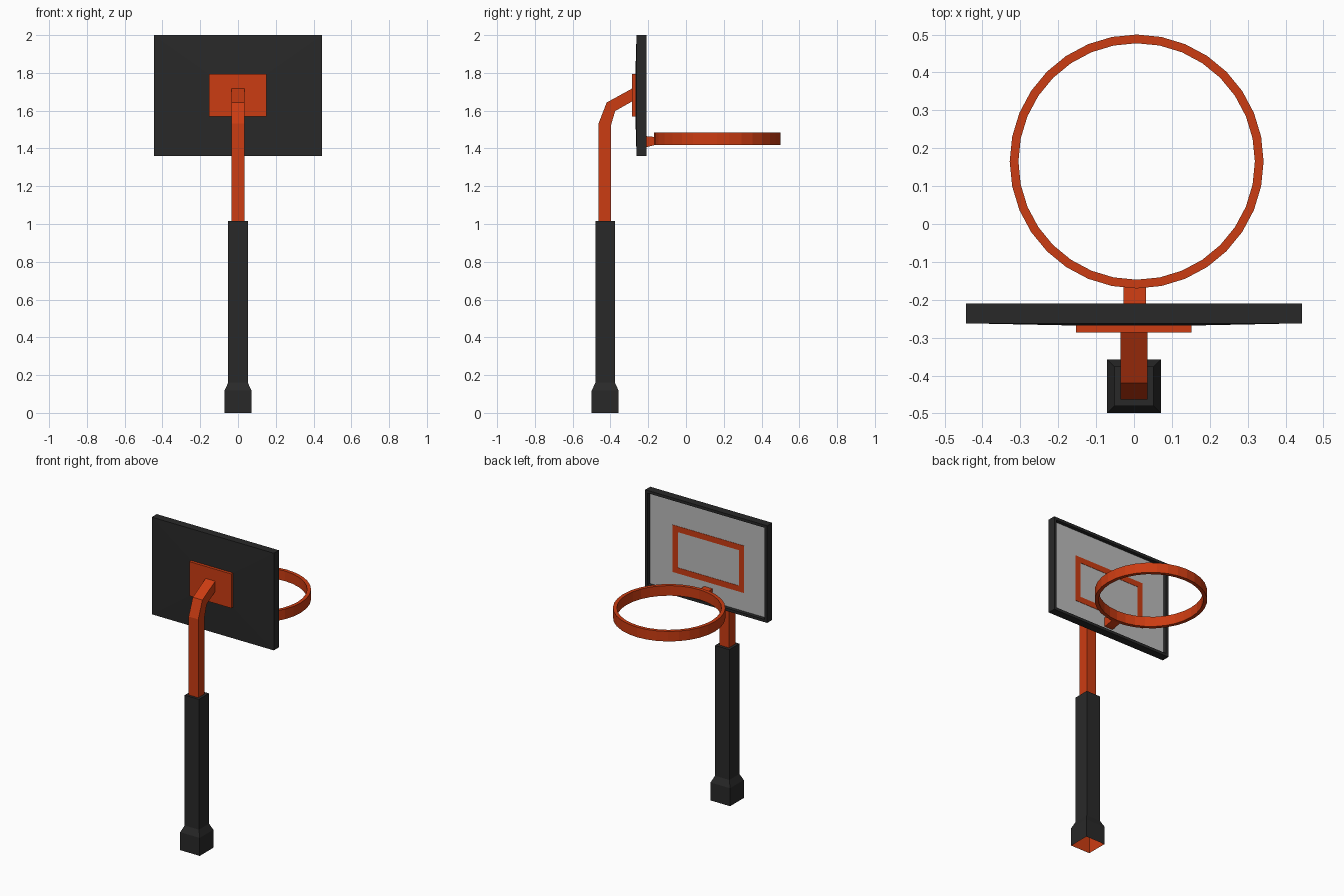
import bpy, bmesh, math

if "Cube" in bpy.data.objects:
    bpy.data.objects.remove(bpy.data.objects["Cube"])


def material(name, rgb):
    m = bpy.data.materials.new(name)
    m.diffuse_color = (*rgb, 1)
    m.use_nodes = True
    m.node_tree.nodes["Principled BSDF"].inputs["Base Color"].default_value = m.diffuse_color
    return m


ORANGE = material("orange_paint", (0.6, 0.045, 0.006))
DARK = material("dark_plastic", (0.022, 0.022, 0.022))
PANEL = material("panel_grey", (0.5, 0.5, 0.5))


def loft(name, rings, mat, start=True, end=True, closed=False):
    """Skin equal-length rings of points; optionally cap the ends or close the loop."""
    bm = bmesh.new()
    loops = [[bm.verts.new(p) for p in ring] for ring in rings]
    pairs = list(zip(loops, loops[1:]))
    if closed:
        pairs.append((loops[-1], loops[0]))
    for a, b in pairs:
        n = len(a)
        for i in range(n):
            j = (i + 1) % n
            bm.faces.new((a[i], a[j], b[j], b[i]))
    if not closed:
        if start:
            bm.faces.new(loops[0][::-1])
        if end:
            bm.faces.new(loops[-1])
    bmesh.ops.recalc_face_normals(bm, faces=bm.faces)
    me = bpy.data.meshes.new(name)
    bm.to_mesh(me)
    bm.free()
    me.materials.append(mat)
    ob = bpy.data.objects.new(name, me)
    bpy.context.collection.objects.link(ob)
    return ob


def rect_y(x0, x1, z0, z1, y):
    return [(x0, y, z0), (x1, y, z0), (x1, y, z1), (x0, y, z1)]


def square_z(half, z, cy=-0.428):
    return [(-half, cy - half, z), (half, cy - half, z),
            (half, cy + half, z), (-half, cy + half, z)]


# Dark post sleeve with flared foot, open underneath
loft("post_sleeve", [square_z(0.071, 0), square_z(0.071, 0.118),
                     square_z(0.052, 0.16), square_z(0.052, 1.017)], DARK, start=False)

# Orange lining seen through the open foot
lining = loft("foot_lining", [square_z(0.069, 0), square_z(0.069, 0.117),
                              square_z(0.05, 0.159)], ORANGE, start=False)
lining.data.flip_normals()

# Bent upper post: (outer y, z, inner y, z) at each bend
bends = [(-0.463, 1.0, -0.396, 1.0), (-0.463, 1.532, -0.396, 1.527),
         (-0.42, 1.643, -0.375, 1.598), (-0.28, 1.72, -0.28, 1.652)]
loft("bent_post", [[(-0.035, yo, zo), (0.035, yo, zo), (0.035, yi, zi), (-0.035, yi, zi)]
                   for yo, zo, yi, zi in bends], ORANGE)

# Mounting plate
plate = (-0.153, 0.152, 1.57, 1.795)
loft("mounting_plate", [rect_y(*plate, -0.287), rect_y(*plate, -0.262)], ORANGE)

# Backboard tray: slightly raised back, thin rim around a recess
outer = (-0.444, 0.444, 1.361, 2.0)
inner = (-0.426, 0.426, 1.379, 1.982)
loft("backboard_frame", [rect_y(*plate, -0.268), rect_y(*outer, -0.262),
                         rect_y(*outer, -0.21), rect_y(*inner, -0.21),
                         rect_y(*inner, -0.235)], DARK, end=False)
loft("backboard_panel", [rect_y(*inner, -0.235), rect_y(*inner, -0.234)],
     PANEL, start=False)

# Target rectangle on the panel
target_out = (-0.26, 0.26, 1.50, 1.81)
target_in = (-0.222, 0.222, 1.538, 1.772)
loft("target_outline", [rect_y(*target_out, -0.234), rect_y(*target_out, -0.232),
                        rect_y(*target_in, -0.232), rect_y(*target_in, -0.234)],
     ORANGE, start=False, end=False)

# Rim bracket
loft("rim_bracket", [rect_y(-0.028, 0.032, 1.405, 1.466, -0.234),
                     rect_y(-0.028, 0.032, 1.407, 1.465, -0.21),
                     rect_y(-0.028, 0.032, 1.42, 1.46, -0.158)], ORANGE)


# Flat-band hoop with 32 sides
def circle(r, z, n=32):
    return [(0.007 + r * math.cos(2 * math.pi * i / n),
             0.165 + r * math.sin(2 * math.pi * i / n), z) for i in range(n)]


loft("hoop", [circle(0.335, 1.418), circle(0.335, 1.484),
              circle(0.312, 1.484), circle(0.312, 1.418)], ORANGE, closed=True)
